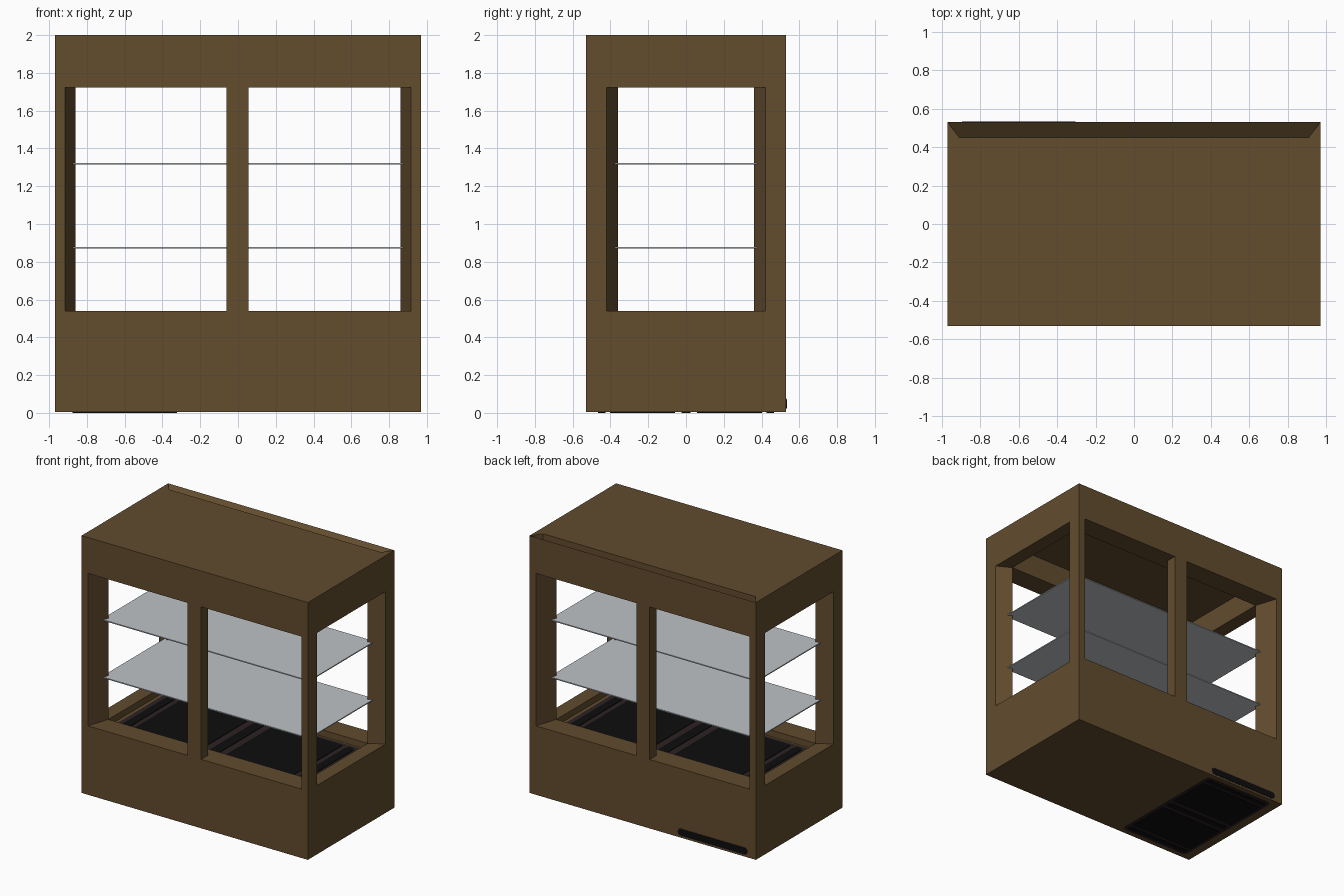
import bpy, bmesh, math
from mathutils import Matrix

if "Cube" in bpy.data.objects:
    bpy.data.objects.remove(bpy.data.objects["Cube"])


def material(name, rgb):
    m = bpy.data.materials.new(name)
    m.diffuse_color = (*rgb, 1)
    m.use_nodes = True
    m.node_tree.nodes["Principled BSDF"].inputs["Base Color"].default_value = m.diffuse_color
    return m


BROWN = material("bronze_brown", (0.122, 0.072, 0.027))
DARK = material("dark_brown", (0.025, 0.015, 0.016))
BLACK = material("black", (0.004, 0.004, 0.004))
GREY = material("shelf_grey", (0.51, 0.54, 0.56))


def finish(name, bm, mat):
    bmesh.ops.recalc_face_normals(bm, faces=bm.faces)
    me = bpy.data.meshes.new(name)
    bm.to_mesh(me)
    bm.free()
    me.materials.append(mat)
    ob = bpy.data.objects.new(name, me)
    bpy.context.collection.objects.link(ob)
    return ob


def rect(bm, hx, hy, z):
    return [bm.verts.new((x * hx, y * hy, z)) for x, y in ((-1, -1), (1, -1), (1, 1), (-1, 1))]


def loft(bm, sections):
    """Rectangular rings joined in order; returns the rings."""
    rings = [rect(bm, *s) for s in sections]
    for a, b in zip(rings, rings[1:]):
        for i in range(4):
            j = (i + 1) % 4
            bm.faces.new((a[i], a[j], b[j], b[i]))
    return rings


def prism(name, pts, z0, z1, mat, matrix=Matrix()):
    bm = bmesh.new()
    lo = [bm.verts.new((x, y, z0)) for x, y in pts]
    hi = [bm.verts.new((x, y, z1)) for x, y in pts]
    bm.faces.new(lo)
    bm.faces.new(hi)
    n = len(pts)
    for i in range(n):
        j = (i + 1) % n
        bm.faces.new((lo[i], lo[j], hi[j], hi[i]))
    bm.transform(matrix)
    return finish(name, bm, mat)


def box(x0, x1, y0, y1):
    return [(x0, y0), (x1, y0), (x1, y1), (x0, y1)]


def rounded(x0, x1, y0, y1, r, n=5):
    pts = []
    for k, (cx, cy) in enumerate(((x1 - r, y1 - r), (x0 + r, y1 - r), (x0 + r, y0 + r), (x1 - r, y0 + r))):
        for i in range(n + 1):
            a = math.pi / 2 * (k + i / n)
            pts.append((cx + r * math.cos(a), cy + r * math.sin(a)))
    return pts


# Lower cabinet with sill and sunken display floor
bm = bmesh.new()
rings = loft(bm, [(.97, .53, .006), (.97, .53, .54), (.86, .36, .54), (.86, .36, .49)])
bm.faces.new(rings[0])
bm.faces.new(rings[-1])
finish("lower_cabinet", bm, BROWN)

# Hood with recessed ceiling and a mitred groove along the back of the roof
bm = bmesh.new()
rings = loft(bm, [(.86, .36, 1.9), (.86, .36, 1.722), (.97, .53, 1.722), (.97, .53, 2)])
bm.faces.new(rings[0])
fl, fr, br, bl = rings[-1]
tr, tl, gr, gl = [bm.verts.new(p) for p in ((.91, .45, 2), (-.91, .45, 2), (.91, .45, 1.94), (-.91, .45, 1.94))]
for f in ((fl, fr, tr, tl), (fr, br, tr), (fl, tl, bl), (tl, tr, gr, gl), (gl, gr, br, bl), (tr, br, gr), (tl, gl, bl)):
    bm.faces.new(f)
finish("hood", bm, BROWN)

# Four corner posts with splayed inner faces, and two middle posts
for sx, xn in ((-1, "left"), (1, "right")):
    for sy, yn in ((-1, "front"), (1, "back")):
        pts = [(sx * x, sy * y) for x, y in ((.97, .53), (.915, .53), (.86, .36), (.97, .42))]
        prism(f"{yn}_{xn}_post", pts, .54, 1.722, BROWN)
prism("front_middle_post", box(-.06, .055, -.53, -.445), .54, 1.722, BROWN)
prism("back_middle_post", box(-.06, .055, .445, .53), .54, 1.722, BROWN)

# Shelves
for name, z in (("lower_shelf", .875), ("upper_shelf", 1.32)):
    prism(name, box(-.89, .89, -.40, .40), z - .004, z + .004, GREY)


def grate(name, L, W, matrix):
    """Framed vent: base plate, two large grilles and narrow slots between."""
    prism(name + "_frame", rounded(-L, L, -W, W, .12 * W), 0, .004, DARK, matrix)
    for i, (a, b) in enumerate(((-.95, -.87), (-.82, -.12), (-.05, .05), (.12, .82), (.87, .95))):
        r = .03 * W if i % 2 else .04 * L
        prism(f"{name}_grille_{i}", rounded(a * L, b * L, -.92 * W, .92 * W, r), .004, .008, BLACK, matrix)


grate("floor_vent", .83, .34, Matrix.Translation((0, 0, .49)))
# Underside vent, turned to run front to back and facing down
grate("underside_vent", .49, .30,
      Matrix.Translation((-.6, 0, .008)) @ Matrix.Rotation(math.pi / 2, 4, 'Z') @ Matrix.Rotation(math.pi, 4, 'X'))

# Pill-shaped vent low on the back
back = Matrix.Translation((-.6, .53, .048)) @ Matrix.Rotation(-math.pi / 2, 4, 'X')
prism("back_vent_frame", rounded(-.3, .3, -.028, .028, .0279), -.002, .002, DARK, back)
prism("back_vent_grille", rounded(-.295, .295, -.023, .023, .0229), .002, .004, BLACK, back)
